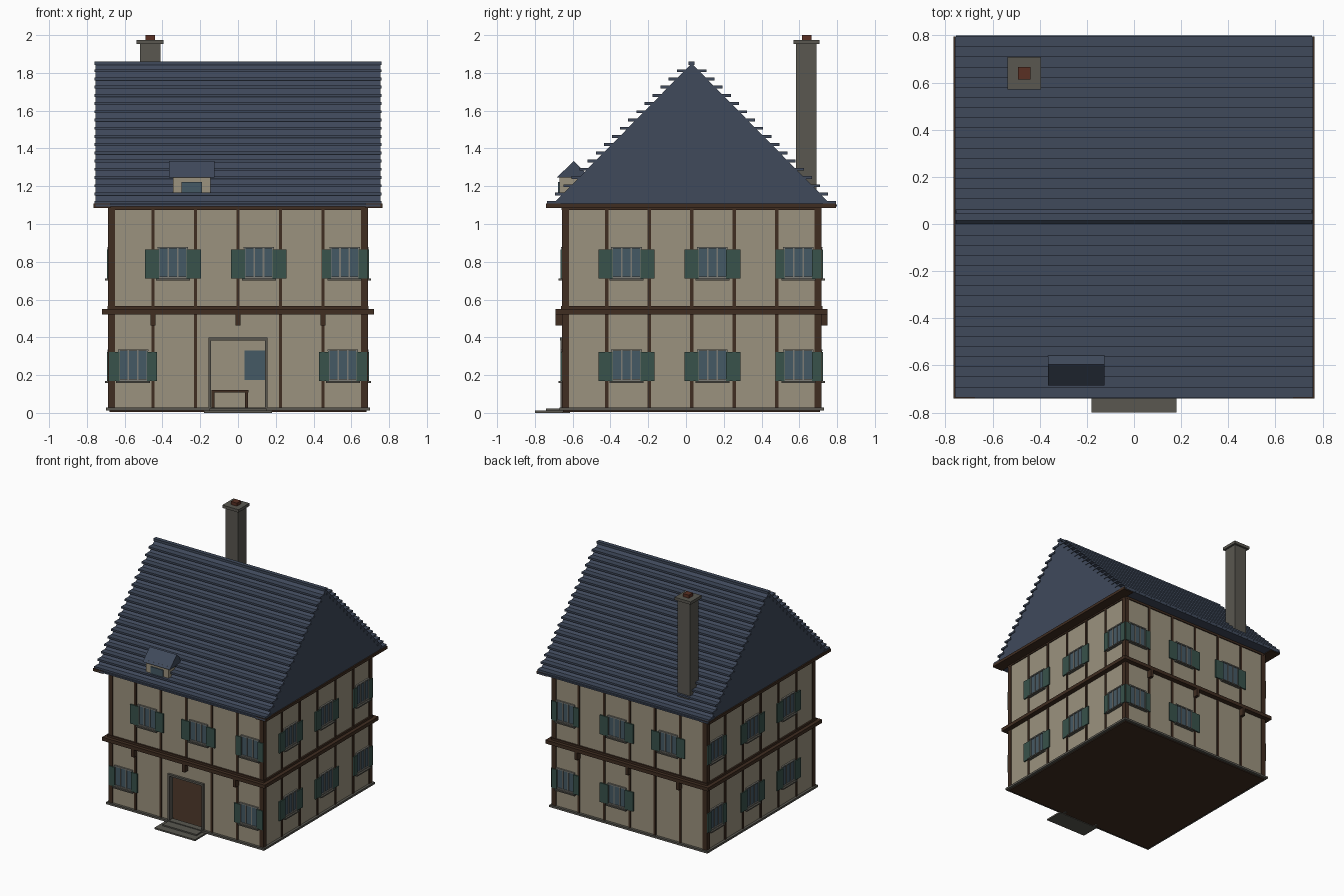
import bpy, bmesh

if "Cube" in bpy.data.objects:
    bpy.data.objects.remove(bpy.data.objects["Cube"])

CY = 0.03      # house centre in y
H = 0.68       # half width of the walls


def mat(name, r, g, b):
    m = bpy.data.materials.new(name)
    m.diffuse_color = (r, g, b, 1)
    m.use_nodes = True
    m.node_tree.nodes["Principled BSDF"].inputs["Base Color"].default_value = m.diffuse_color
    return m


WALL = mat("plaster", .33, .29, .21)
WOOD = mat("timber", .05, .026, .015)
ROOF = mat("slate", .05, .067, .105)
GREEN = mat("shutter_green", .04, .085, .07)
GLASS = mat("glass", .06, .10, .13)
FRAME = mat("frame_grey", .2, .2, .18)
STONE = mat("stone", .1, .095, .08)
CLAY = mat("clay", .1, .03, .017)


def finish(name, bm, material):
    bmesh.ops.recalc_face_normals(bm, faces=bm.faces)
    me = bpy.data.meshes.new(name)
    bm.to_mesh(me)
    bm.free()
    me.materials.append(material)
    ob = bpy.data.objects.new(name, me)
    bpy.context.collection.objects.link(ob)
    return ob


def boxes(name, items, material):
    """One object from boxes given as (x0, x1, y0, y1, z0, z1)."""
    bm = bmesh.new()
    for x0, x1, y0, y1, z0, z1 in items:
        vs = bmesh.ops.create_cube(bm, size=1)["verts"]
        for v in vs:
            v.co = ((x0 + x1) / 2 + v.co.x * abs(x1 - x0),
                    (y0 + y1) / 2 + v.co.y * abs(y1 - y0),
                    (z0 + z1) / 2 + v.co.z * abs(z1 - z0))
    return finish(name, bm, material)


def prism(name, profile, x0, x1, material):
    """Extrude a (y, z) profile along x."""
    bm = bmesh.new()
    face = bm.faces.new([bm.verts.new((x0, y, z)) for y, z in profile])
    ext = bmesh.ops.extrude_face_region(bm, geom=[face])["geom"]
    bmesh.ops.translate(bm, vec=(x1 - x0, 0, 0),
                        verts=[e for e in ext if isinstance(e, bmesh.types.BMVert)])
    return finish(name, bm, material)


def on_wall(side, u0, u1, d0, d1, z0, z1):
    """Box on a wall: u along the wall, d outward from its surface."""
    if side in ("front", "back"):
        s = -1 if side == "front" else 1
        return (u0, u1, CY + s * (H + d0), CY + s * (H + d1), z0, z1)
    s = -1 if side == "left" else 1
    return (s * (H + d0), s * (H + d1), CY + u0, CY + u1, z0, z1)


SIDES = ("front", "back", "left", "right")

# walls, with a door opening at the front
T = 0.03
walls = [on_wall(s, -H, H, -T, 0, .02, 1.1) for s in ("back", "left", "right")]
walls += [on_wall("front", a, b, -T, 0, z, 1.1)
          for a, b, z in ((-H, -.145, .02), (.145, H, .02), (-.145, .145, .385))]
boxes("walls", walls, WALL)
boxes("ground_floor", [(-H, H, CY - H, CY + H, .005, .022)], WOOD)
boxes("upper_floor", [(-H + T, H - T, CY - H + T, CY + H - T, .53, .55)], WOOD)

# stone plinth round the base, open at the door
plinth = [on_wall(s, -.70, .70, -.03, .02, .012, .028) for s in SIDES]
boxes("plinth", plinth, STONE)

# corner posts, studs, belt beam and brackets
timber = []
for sx in (-1, 1):
    for sy in (-1, 1):
        timber.append((sx * .65, sx * .687, CY + sy * .65, CY + sy * .687, .02, 1.09))
for s in SIDES:
    for u in (-.45, -.225, 0, .225, .45):
        z0 = .55 if (s == "front" and u == 0) else .025
        timber.append(on_wall(s, u - .009, u + .009, -.005, .007, z0, 1.085))
    timber.append(on_wall(s, -.687, .687, -.005, .008, 1.075, 1.092))
boxes("timber_frame", timber, WOOD)
belt = []
for s in SIDES:
    belt.append(on_wall(s, -.72, .72, -.01, .04, .522, .55))
    belt.append(on_wall(s, -.69, .69, -.01, .012, .55, .566))
boxes("belt_beam", belt, WOOD)
boxes("brackets", [on_wall(s, u - .012, u + .012, 0, .04, .462, .522)
                   for s in ("front", "back") for u in (-.45, 0, .45)], WOOD)

# windows: glass, frames, sills, shutters
glass, frames, sills, shutters = [], [], [], []


def window(side, u, z, sw):
    w = .075
    glass.append(on_wall(side, u - w, u + w, -T - .003, .004, z + .01, z + .165))
    for k in (-w, -w / 3, w / 3, w):
        frames.append(on_wall(side, u + k - .004, u + k + .004, 0, .01, z + .005, z + .17))
    for zz in (z + .005, z + .162):
        frames.append(on_wall(side, u - w - .006, u + w + .006, 0, .012, zz, zz + .009))
    sills.append(on_wall(side, u - w - .015, u + w + .015, 0, .025, z - .006, z + .004))
    for k in (-1, 1):
        shutters.append(on_wall(side, u + k * (w - .002), u + k * (w + sw), .004, .014,
                                z + .004, z + .157))


ROW = ((-.345, .073), (.11, .073), (.565, .045))
for s in SIDES:
    for u, sw in ROW:
        window(s, u, .707, sw)
        if s in ("left", "right") or (s == "back" and u > 0):
            window(s, u, .165, sw)
for u in (-.555, .555):
    window("front", u, .165, .052)
boxes("window_glass", glass, GLASS)
boxes("window_frames", frames, FRAME)
boxes("window_sills", sills, STONE)
boxes("shutters", shutters, GREEN)

# door frame and steps
boxes("door_frame", [on_wall("front", -.157, -.143, -.035, .015, 0, .385),
                     on_wall("front", .143, .157, -.035, .015, 0, .385),
                     on_wall("front", -.157, .157, -.035, .018, .383, .398)], STONE)
boxes("front_steps", [(-.18, .18, -.80, -.65, 0, .012),
                      (-.15, .15, -.74, -.65, .012, .022)], STONE)

# table seen through the doorway
table = [(-.14, .055, -.08, .10, .108, .122)]
for x in (-.132, .045):
    for y in (-.07, .09):
        table.append((x - .007, x + .007, y - .007, y + .007, .022, .108))
boxes("table", table, WOOD)

# main roof body, slate courses, ridge and gable beams
prism("roof_body", [(CY - .745, 1.095), (CY + .745, 1.095), (CY, 1.85)], -.755, .755, ROOF)
courses = [(-.755, .755, CY - .77, CY + .77, 1.092, 1.104)]
N = 17
for i in range(N):
    z = 1.115 + i * .0435
    d = .745 * (1 - (z - 1.095) / .755)
    for s in (-1, 1):
        courses.append((-.76, .76, CY + s * max(d - .03, 0), CY + s * (d + .04), z - .007, z + .008))
courses.append((-.76, .76, CY - .016, CY + .016, 1.842, 1.86))
boxes("slate_courses", courses, ROOF)
boxes("gable_beams", [(s * .675, s * .765, CY - .77, CY + .765, 1.086, 1.108)
                      for s in (-1, 1)], WOOD)

# dormer
boxes("dormer_walls", [(-.345, -.145, -.67, -.53, 1.155, 1.26)], WALL)
boxes("dormer_window", [(-.30, -.19, -.678, -.66, 1.165, 1.222)], GLASS)
prism("dormer_roof", [(-.685, 1.245), (-.505, 1.245), (-.595, 1.333)], -.365, -.125, ROOF)

# chimney
boxes("chimney", [(-.52, -.41, .583, .692, 1.16, 1.955),
                  (-.537, -.395, .57, .708, 1.952, 1.975)], STONE)
boxes("chimney_pot", [(-.491, -.439, .613, .665, 1.97, 2.0)], CLAY)
